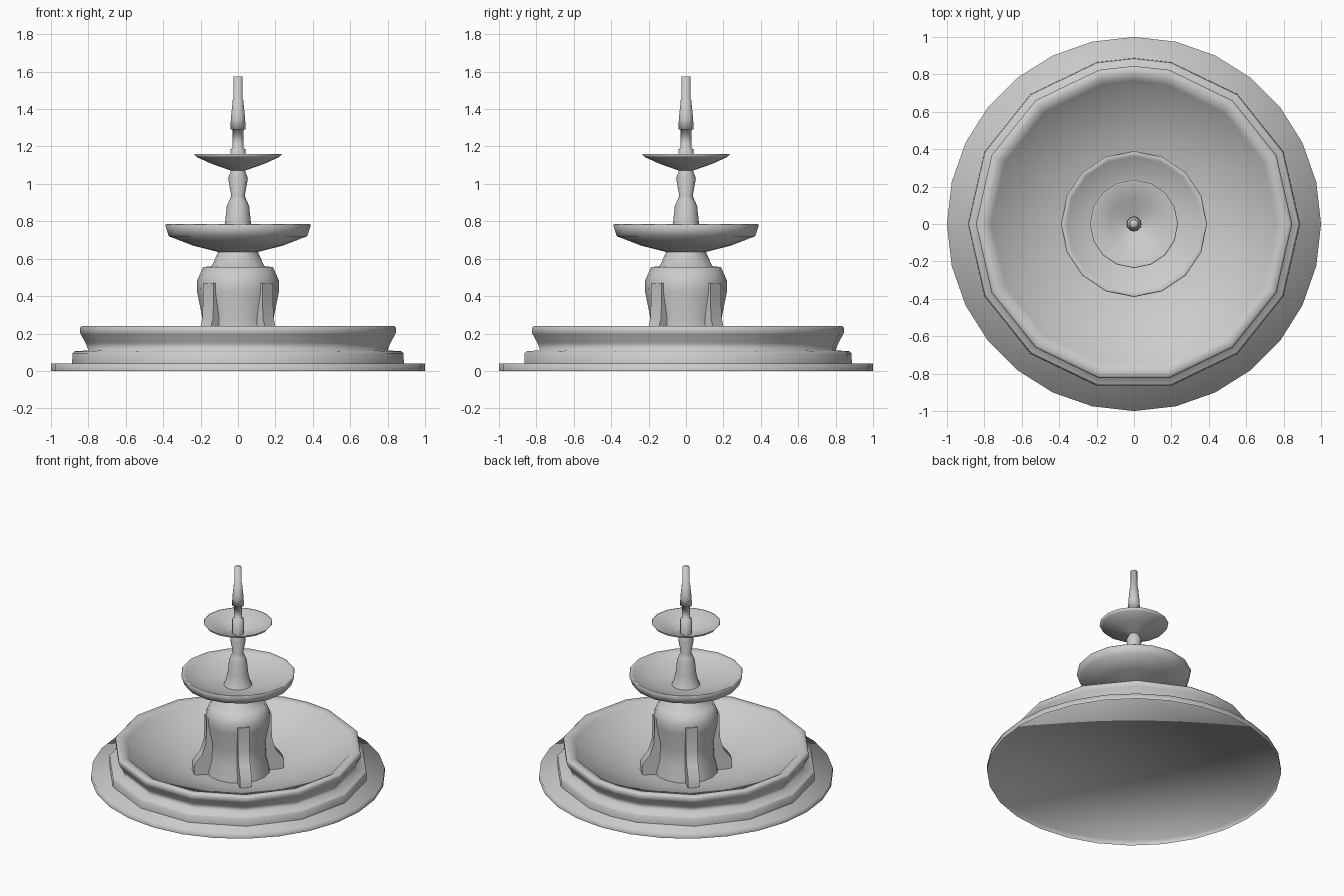
import bpy, bmesh, math
from mathutils import Matrix

cube = bpy.data.objects.get("Cube")
if cube:
    bpy.data.objects.remove(cube, do_unlink=True)

# Single stone colour
stone = bpy.data.materials.new("grey_stone")
stone.use_nodes = True
stone.diffuse_color = (0.6, 0.6, 0.6, 1)
stone.node_tree.nodes["Principled BSDF"].inputs["Base Color"].default_value = (0.6, 0.6, 0.6, 1)


def finish(name, bm, sharp_angle=180):
    """Turn a bmesh into a smooth-shaded stone object."""
    mesh = bpy.data.meshes.new(name)
    bm.to_mesh(mesh)
    bm.free()
    mesh.materials.append(stone)
    obj = bpy.data.objects.new(name, mesh)
    bpy.context.collection.objects.link(obj)
    bpy.ops.object.select_all(action='DESELECT')
    obj.select_set(True)
    bpy.context.view_layer.objects.active = obj
    bpy.ops.object.shade_smooth_by_angle(angle=math.radians(sharp_angle))


def even(sides, start=0):
    """Evenly spaced angles, counted from the back."""
    return [start + math.tau * i / sides for i in range(sides)]


def lathe(name, angles, profile):
    """Spin an (r, z) profile that runs up the outside, then inward."""
    bm = bmesh.new()
    count = len(angles)
    rings = []
    for r, z in profile:
        if r == 0:
            rings.append([bm.verts.new((0, 0, z))] * count)
        else:
            rings.append([bm.verts.new((-r * math.sin(a), r * math.cos(a), z))
                          for a in angles])
    for low, high in zip(rings, rings[1:]):
        for i in range(count):
            j = (i + 1) % count
            corners = dict.fromkeys((low[i], low[j], high[j], high[i]))
            bm.faces.new(list(corners))
    finish(name, bm)


# Ground slab: a shallow tray turned upside down, open below
lathe("base_slab", even(28), [(1, 0), (1, 0.04), (0, 0.04)])

# Pool: plinth, cove, rounded rim and dished floor; 14 sides plus a point at the back
lathe("pool", [0] + even(14, math.pi / 14), [
    (0.887, 0.04), (0.885, 0.095), (0.875, 0.105), (0.80, 0.11),
    (0.815, 0.15), (0.84, 0.195), (0.845, 0.205), (0.845, 0.23),
    (0.835, 0.24), (0.80, 0.238), (0.765, 0.22), (0.745, 0.19),
    (0.3, 0.055), (0, 0.045)])

# Pedestal with waist, shoulder and neck
lathe("pedestal", even(16), [
    (0.22, 0.041), (0.215, 0.08), (0.195, 0.16), (0.19, 0.28),
    (0.218, 0.42), (0.22, 0.48), (0.187, 0.555), (0.14, 0.56),
    (0.105, 0.64)])

# Four flared buttresses on the diagonals
fin_outline = [(0.1, 0.041), (0.31, 0.041), (0.31, 0.13), (0.255, 0.2),
               (0.23, 0.28), (0.224, 0.38), (0.224, 0.47), (0.1, 0.47)]
for k in range(4):
    bm = bmesh.new()
    face = bm.faces.new([bm.verts.new((r, -0.04, z)) for r, z in fin_outline])
    out = bmesh.ops.extrude_face_region(bm, geom=[face])
    moved = [v for v in out["geom"] if isinstance(v, bmesh.types.BMVert)]
    bmesh.ops.translate(bm, verts=moved, vec=(0, 0.08, 0))
    bmesh.ops.recalc_face_normals(bm, faces=bm.faces[:])
    bm.transform(Matrix.Rotation(math.radians(45 + 90 * k), 4, 'Z'))
    finish("buttress_%d" % (k + 1), bm, 50)

# Middle basin
lathe("middle_basin", even(16), [
    (0.1, 0.635), (0.24, 0.67), (0.37, 0.72), (0.39, 0.78),
    (0.385, 0.785), (0.36, 0.765), (0.23, 0.72), (0.1, 0.695), (0, 0.69)])

# Baluster between the basins
lathe("baluster", even(12), [
    (0.1, 0.69), (0.085, 0.72), (0.07, 0.785), (0.06, 0.88), (0.05, 0.905),
    (0.036, 0.935), (0.053, 1.03), (0.035, 1.078)])

# Upper basin
lathe("upper_basin", even(16), [
    (0.035, 1.07), (0.14, 1.107), (0.22, 1.143), (0.235, 1.16),
    (0.228, 1.16), (0.13, 1.113), (0.035, 1.077)])

# Spout: collar, shaft, sleeve and nozzle
lathe("spout", even(12), [
    (0.04, 1.077), (0.04, 1.185), (0.029, 1.19), (0.029, 1.29),
    (0.041, 1.29), (0.038, 1.35), (0.028, 1.45), (0.024, 1.452),
    (0.024, 1.575), (0, 1.575)])
